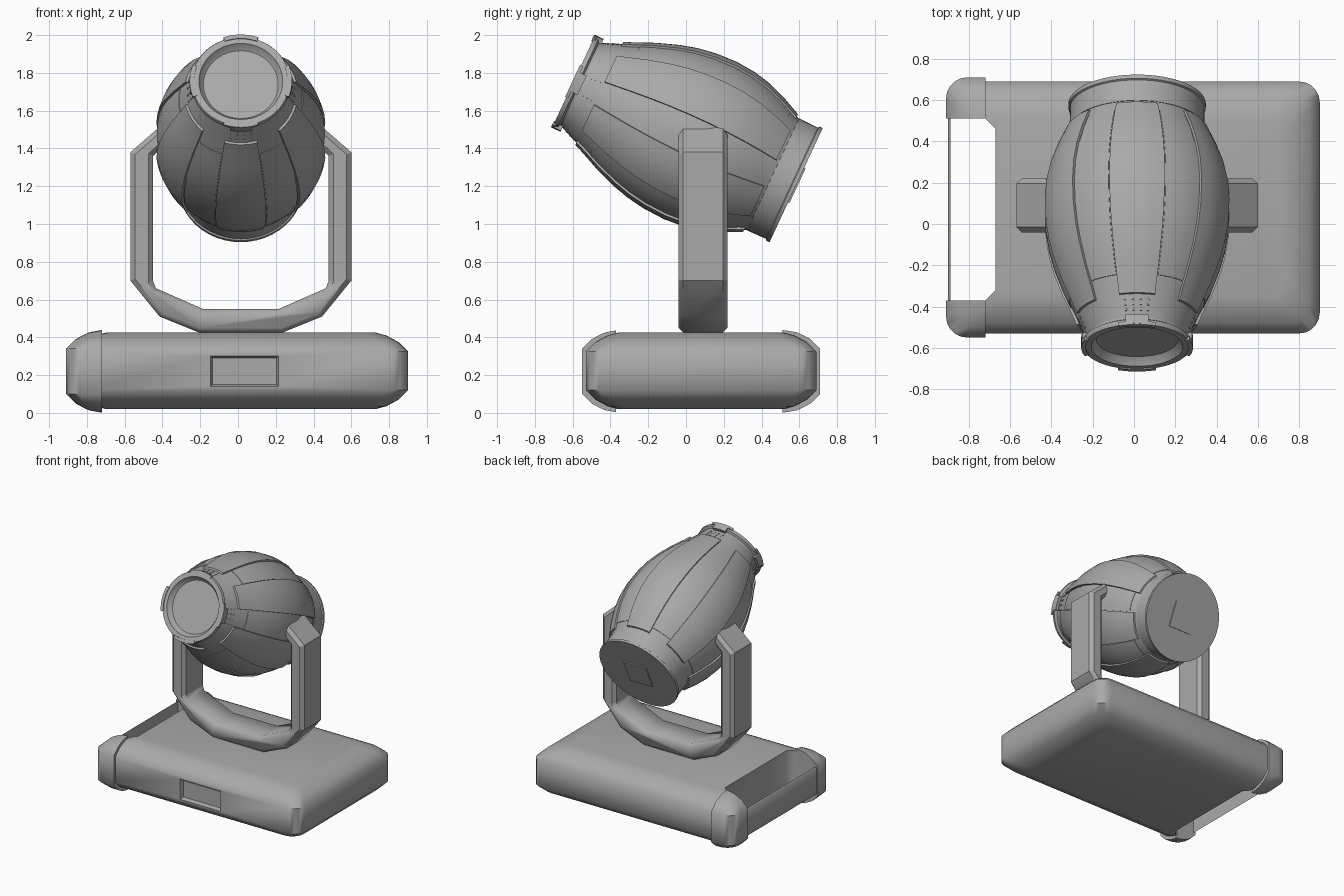
import bpy, bmesh
from math import sin, cos, pi, radians
from mathutils import Matrix, Vector

if "Cube" in bpy.data.objects:
    bpy.data.objects.remove(bpy.data.objects["Cube"])

GREY = bpy.data.materials.new("dark_grey")
GREY.diffuse_color = (.4, .4, .4, 1)
GREY.use_nodes = True
GREY.node_tree.nodes["Principled BSDF"].inputs["Base Color"].default_value = GREY.diffuse_color


def finish(name, bm, matrix=None):
    bmesh.ops.recalc_face_normals(bm, faces=bm.faces)
    me = bpy.data.meshes.new(name)
    bm.to_mesh(me)
    bm.free()
    me.materials.append(GREY)
    ob = bpy.data.objects.new(name, me)
    bpy.context.collection.objects.link(ob)
    if matrix:
        ob.matrix_world = matrix
    return ob


def loft(name, rings, matrix=None):
    """Skin a list of equal-length closed rings and cap both ends."""
    bm = bmesh.new()
    vs = [[bm.verts.new(p) for p in r] for r in rings]
    n = len(vs[0])
    for a, b in zip(vs, vs[1:]):
        for i in range(n):
            j = (i + 1) % n
            bm.faces.new((a[i], a[j], b[j], b[i]))
    bm.faces.new(vs[0])
    bm.faces.new(vs[-1])
    return finish(name, bm, matrix)


def box(name, x, y, z, matrix=None):
    ring = [(x[0], y[0]), (x[1], y[0]), (x[1], y[1]), (x[0], y[1])]
    return loft(name, [[(a, b, c) for a, b in ring] for c in z], matrix)


def cut(ob, *cutters):
    bpy.context.view_layer.objects.active = ob
    for c in cutters:
        m = ob.modifiers.new("cut", 'BOOLEAN')
        m.operation, m.object, m.solver = 'DIFFERENCE', c, 'EXACT'
        bpy.ops.object.modifier_apply(modifier=m.name)


def pillow(name, x0, x1, y0, y1, z0, z1, r=0.1):
    """Rounded slab with soft top, bottom and plan corners."""
    prof = [(0, .17), (.015, .115), (.05, .05), (.1, 0)]
    levels = [(z0 + h, d) for h, d in prof] + [(z1 - h, d) for h, d in reversed(prof)]
    rings = []
    for z, d in levels:
        ring = []
        for k, (cx, cy) in enumerate([(x1 - d - r, y1 - d - r), (x0 + d + r, y1 - d - r),
                                      (x0 + d + r, y0 + d + r), (x1 - d - r, y0 + d + r)]):
            for s in range(6):
                a = (k + s / 5) * pi / 2
                ring.append((cx + r * cos(a), cy + r * sin(a), z))
        rings.append(ring)
    return loft(name, rings)


# ---- base with handle slot and display recess
base = pillow("base", -.9, .9, -.53, .69, .02, .425)
slot_xy = [(-.89, -.37), (-.72, -.37), (-.67, -.32), (-.67, .46), (-.72, .51), (-.89, .51)]
slot = loft("slot_cutter", [[(x, y, z) for x, y in slot_xy] for z in (-.1, .6)])
recess = loft("display_cutter", [
    [(-.155, -.56, .13), (.225, -.56, .13), (.225, -.56, .315), (-.155, -.56, .315)],
    [(-.135, -.50, .15), (.205, -.50, .15), (.205, -.50, .29), (-.135, -.50, .29)]])
cut(base, slot, recess)
box("display_screen", (-.13, .20), (-.507, -.49), (.155, .285))

# ---- corner guards on the handle end
guards = pillow("corner_guards", -.91, .89, -.55, .71, .0, .44)
cut(guards, box("guard_trim_cutter", (-.72, 1.2), (-1, 1), (-.2, .7)),
    box("guard_gap_cutter", (-1.2, -.6), (-.37, .51), (-.2, .7)))

# ---- U-shaped yoke: chamfered arms, softly shaded lower bend
half = [(.22, .425), (.43, .51), (.585, .70), (.585, 1.38), (.435, 1.51),
        (.39, 1.43), (.465, 1.36), (.465, .70), (.45, .66), (.20, .55)]
CX = .015
bm = bmesh.new()
front = bm.faces.new([bm.verts.new((CX + x, -.04, z))
                      for x, z in half + [(-x, z) for x, z in reversed(half)]])
ext = bmesh.ops.extrude_face_region(bm, geom=[front])
bmesh.ops.translate(bm, vec=(0, .26, 0),
                    verts=[v for v in ext['geom'] if isinstance(v, bmesh.types.BMVert)])
bmesh.ops.recalc_face_normals(bm, faces=bm.faces)
rim = [e for e in bm.edges if abs(e.verts[0].co.y - e.verts[1].co.y) < 1e-4]
bmesh.ops.bevel(bm, geom=rim, offset=.025, segments=1, affect='EDGES', profile=.5)
for f in bm.faces:
    f.smooth = True
for e in bm.edges:
    e.smooth = all(p.co.z < .69 for p in e.verts)
finish("yoke", bm)

# ---- tilted head: local z runs from lens to back, angle 0 is the top
T = radians(25)
u, v = Vector((0, cos(T), -sin(T))), Vector((0, sin(T), cos(T)))
HEAD = Matrix((Vector((1, 0, 0)), -v, u)).transposed().to_4x4()
HEAD.translation = (CX, -.595, 1.755)
BODY = [(.04, .243), (.12, .276), (.2, .308), (.31, .357), (.43, .400), (.52, .424), (.62, .440),
        (.74, .446), (.85, .437), (.95, .415), (1.05, .378), (1.17, .322)]


def radius(t):
    for (t0, r0), (t1, r1) in zip(BODY, BODY[1:]):
        if t <= t1:
            return r0 + (r1 - r0) * (t - t0) / (t1 - t0)
    return BODY[-1][1]


def polar(r, a, t):
    return (r * sin(a), -r * cos(a), t)


def lathe(name, prof, n=48):
    return loft(name, [[polar(r, 2 * pi * i / n, t) for i in range(n)] for r, t in prof], HEAD)


def shell(name, ts, r_out, r_in, centre, width, n=7):
    """Curved plate wrapped around the head axis."""
    angs = [radians(centre - width / 2 + width * i / (n - 1)) for i in range(n)]
    return loft(name, [[polar(r_out(t), a, t) for a in angs] +
                       [polar(r_in(t), a, t) for a in reversed(angs)] for t in ts], HEAD)


lathe("head_body", [(r, t) for t, r in BODY])
lathe("lens_ring", [(.185, .05), (.195, .045), (.222, .0), (.258, .0), (.262, .008), (.262, .025),
                    (.245, .035), (.245, .06), (.2, .07)])
lathe("back_ring", [(.31, 1.16), (.327, 1.165), (.325, 1.275), (.333, 1.28), (.333, 1.3)])
box("back_plate", (-.1, .1), (-.1, .1), (1.29, 1.308), HEAD)

# raised ribs, thin inlaid panels and vent dots around the head
rib_ts = [.15] + [t for t, r in BODY[2:-1]] + [1.15]
thin_ts = [.24] + [t for t, r in BODY[3:-1]] + [1.11]
for k in range(6):
    a = 60 * k
    shell("raised_rib", rib_ts, lambda t: radius(t) + .013, lambda t: radius(t) - .02, a, 34)
    shell("inlaid_panel", thin_ts, lambda t: radius(t) + .003, lambda t: radius(t) - .02, a + 30, 24)
for k in range(4):
    for i in range(4):
        for t in (.075, .1, .125):
            shell("vent_dot", (t, t + .009), lambda s: radius(s) + .003,
                  lambda s: radius(s) - .01, 90 * k - 12 + 8 * i, 2, 2)
    # clips holding the lens ring
    shell("ring_clip", (-.006, .012), lambda t: .271, lambda t: .248, 90 * k, 40)
    shell("ring_clip_tab", (.0, .05), lambda t: .271, lambda t: .24, 90 * k, 24)

# ---- remove cutters, shade smooth with sharp creases
for ob in list(bpy.data.objects):
    if ob.name.endswith("_cutter"):
        bpy.data.objects.remove(ob)


def smooth(objs, angle):
    bpy.ops.object.select_all(action='DESELECT')
    for ob in objs:
        ob.select_set(True)
        bpy.context.view_layer.objects.active = ob
    bpy.ops.object.shade_smooth_by_angle(angle=radians(angle))


soft = [base, guards]
smooth(soft, 50)
smooth([o for o in bpy.data.objects if o not in soft and o.name != "yoke"], 35)
